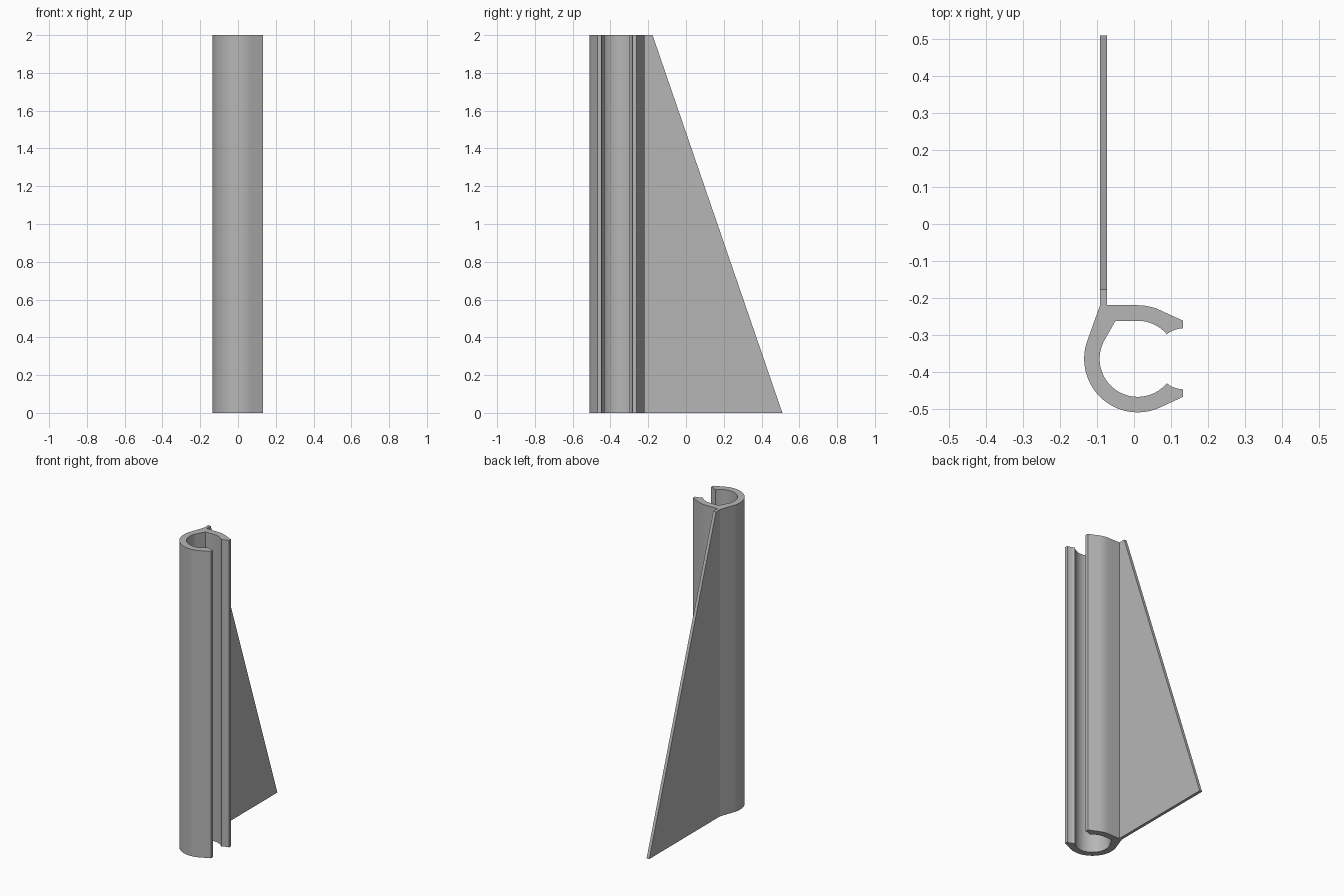
import bpy, bmesh, math
from mathutils import Vector

if "Cube" in bpy.data.objects:
    bpy.data.objects.remove(bpy.data.objects["Cube"])

HEIGHT = 2.0
CX, CY = 0.01, -0.365          # clip bore centre
R_OUT, R_IN = 0.145, 0.103
FIN_L, FIN_R = -0.092, -0.073  # fin thickness along x

grey = bpy.data.materials.new("grey plastic")
grey.diffuse_color = (0.47, 0.47, 0.47, 1)
grey.use_nodes = True
grey.node_tree.nodes["Principled BSDF"].inputs["Base Color"].default_value = grey.diffuse_color


def arc(radius, start, end, steps):
    """Points on a circle about the bore centre, angles in degrees."""
    return [(CX + radius * math.cos(math.radians(start + (end - start) * i / steps)),
             CY + radius * math.sin(math.radians(start + (end - start) * i / steps)))
            for i in range(steps + 1)]


def prism(name, outline, offset):
    """Extrude a closed outline of 3D points along an offset."""
    bm = bmesh.new()
    face = bm.faces.new([bm.verts.new(p) for p in outline])
    new = bmesh.ops.extrude_face_region(bm, geom=[face], use_keep_orig=True)["geom"]
    bmesh.ops.translate(bm, vec=Vector(offset),
                        verts=[g for g in new if isinstance(g, bmesh.types.BMVert)])
    bmesh.ops.recalc_face_normals(bm, faces=bm.faces)
    mesh = bpy.data.meshes.new(name)
    bm.to_mesh(mesh)
    bm.free()
    mesh.materials.append(grey)
    obj = bpy.data.objects.new(name, mesh)
    bpy.context.collection.objects.link(obj)
    bpy.ops.object.select_all(action='DESELECT')
    bpy.context.view_layer.objects.active = obj
    obj.select_set(True)
    bpy.ops.object.shade_smooth_by_angle(angle=math.radians(18))
    return obj


# Flared lip of the clip opening, mirrored for the lower jaw
lip = [(0.133, -0.262), (0.133, -0.282), (0.119, -0.284), (0.104, -0.289), (0.095, -0.294)]
lower_lip = [(x, 2 * CY - y) for x, y in reversed(lip)]

# Open tube clip: upper jaw, bore, lower jaw, outer wall, flat at the fin root
outline = ([(FIN_R, -0.22)]
           + arc(R_OUT, 90, 65, 6) + lip
           + arc(R_IN, 40, 90, 12) + [(-0.05, -0.262)]
           + arc(R_IN, 150, 320, 40) + lower_lip
           + arc(R_OUT, 295, 160, 36) + [(FIN_L, -0.22)])
prism("tube_clip", [(x, y, 0) for x, y in outline], (0, 0, HEIGHT))

# Tapered fin standing behind the clip
fin = [(-0.22, 0), (0.51, 0), (-0.177, HEIGHT), (-0.22, HEIGHT)]
prism("tapered_fin", [(FIN_L, y, z) for y, z in fin], (FIN_R - FIN_L, 0, 0))
